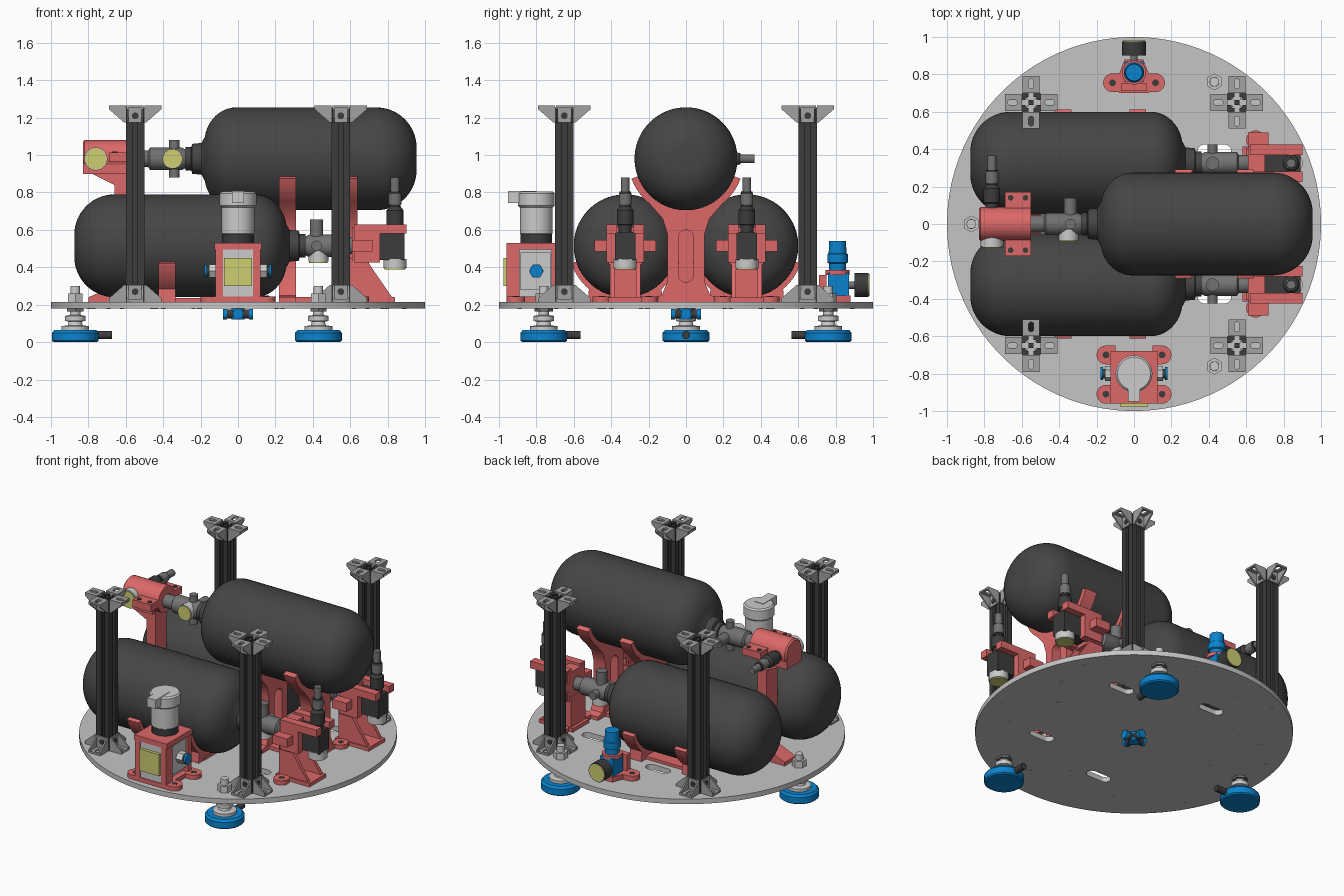
import bpy, bmesh
from math import sin, cos, pi, radians
from mathutils import Vector, Matrix

if "Cube" in bpy.data.objects:
    bpy.data.objects.remove(bpy.data.objects["Cube"])


def material(name, *rgb):
    m = bpy.data.materials.new(name)
    m.use_nodes = True
    m.diffuse_color = (*rgb, 1)
    m.node_tree.nodes["Principled BSDF"].inputs["Base Color"].default_value = (*rgb, 1)
    return m


PLATE = material("plate grey", .56, .56, .56)
TANK = material("tank charcoal", .06, .06, .06)
DARK = material("dark grey", .045, .045, .045)
MID = material("steel grey", .17, .17, .17)
LIGHT = material("light grey", .6, .6, .6)
BRACKET = material("bracket grey", .36, .36, .36)
RED = material("salmon red", .72, .14, .14)
BLUE = material("blue", .003, .23, .62)
YELLOW = material("gauge yellow", .62, .62, .17)
frame = Matrix()          # placement of the assembly being built
parts = []
X, Y, Z = Vector((1, 0, 0)), Vector((0, 1, 0)), Vector((0, 0, 1))


def finish(name, bm, mat):
    bmesh.ops.remove_doubles(bm, verts=bm.verts, dist=1e-5)
    bmesh.ops.recalc_face_normals(bm, faces=bm.faces)
    me = bpy.data.meshes.new(name)
    bm.to_mesh(me)
    bm.free()
    me.materials.append(mat)
    ob = bpy.data.objects.new(name, me)
    ob.matrix_world = frame
    bpy.context.collection.objects.link(ob)
    parts.append(ob)
    return ob


def box(name, mat, x0, x1, y0, y1, z0, z1):
    bm = bmesh.new()
    bmesh.ops.create_cube(bm, size=1)
    for v in bm.verts:
        v.co = Vector(((x0 + x1) / 2 + v.co.x * (x1 - x0),
                       (y0 + y1) / 2 + v.co.y * (y1 - y0),
                       (z0 + z1) / 2 + v.co.z * (z1 - z0)))
    return finish(name, bm, mat)


def turned(name, mat, at, axis, profile, seg=32):
    """Lathe a profile of (distance, radius) pairs along an axis."""
    bm = bmesh.new()
    rot = Z.rotation_difference(axis).to_matrix()
    rings = [[bm.verts.new(Vector(at) + rot @ Vector((r * cos(2 * pi * (k + .5) / seg),
              r * sin(2 * pi * (k + .5) / seg), d))) for k in range(seg)]
             for d, r in profile]
    for a, b in zip(rings, rings[1:]):
        for k in range(seg):
            bm.faces.new((a[k - 1], a[k], b[k], b[k - 1]))
    bm.faces.new(rings[0])
    bm.faces.new(rings[-1])
    return finish(name, bm, mat)


def rod(name, mat, at, axis, length, r, seg=24):
    return turned(name, mat, at, axis, [(0, r), (length, r)], seg)


def prism(name, mat, pts, plane, lo, hi):
    """Extrude a 2D outline; plane is 'xy', 'xz' or 'yz'."""
    def place(p, h):
        return {"xy": (p[0], p[1], h), "xz": (p[0], h, p[1]), "yz": (h, p[0], p[1])}[plane]
    bm = bmesh.new()
    f = bm.faces.new([bm.verts.new(place(p, lo)) for p in pts])
    ext = bmesh.ops.extrude_face_region(bm, geom=[f])["geom"]
    move = Vector(place((0, 0), hi - lo))
    bmesh.ops.translate(bm, vec=move, verts=[g for g in ext if isinstance(g, bmesh.types.BMVert)])
    return finish(name, bm, mat)


def arc(cx, cy, r, a0, a1, n=16):
    return [(cx + r * cos(radians(a0 + (a1 - a0) * k / n)),
             cy + r * sin(radians(a0 + (a1 - a0) * k / n))) for k in range(n + 1)]


def slot(cx, cy, half, r, plane, lo, hi, tall=False):
    pts = arc(half, 0, r, -90, 90, 10) + arc(-half, 0, r, 90, 270, 10)
    pts = [(cx - q, cy + p) if tall else (cx + p, cy + q) for p, q in pts]
    ob = prism("slot_cutter", DARK, pts, plane, lo, hi)
    parts.remove(ob)
    ob.hide_render = True
    ob.hide_set(True)
    return ob


def cut(ob, cutter):
    m = ob.modifiers.new("cut", "BOOLEAN")
    m.object, m.operation, m.solver = cutter, "DIFFERENCE", "EXACT"


def lug(name, x, y, top=.245):
    turned(name, RED, (x, y, .213), Z, [(0, .05), (top - .213, .05)])
    rod(name + "_hole", DARK, (x, y, top), Z, .002, .018, 16)


# Base plate with four slots
plate = turned("base_plate", PLATE, (0, 0, .18), Z, [(0, 1), (.035, 1)], 96)
for sx, sy in ((.43, .39), (.43, -.39), (-.17, .55), (-.17, -.55)):
    cut(plate, slot(sx, sy, .055, .035, "xy", .1, .3))
for k in range(24):
    rad = (.62, .8, .92)[k % 3]
    a = 2 * pi * k / 24
    rod("plate_hole", LIGHT, (rad * cos(a), rad * sin(a), .178), Z, .003, .012, 10)

# Levelling feet
for fx, fy, tail in ((-.87, 0, X), (.43, .76, -Y), (.43, -.76, Y)):
    turned("foot_pad", BLUE, (fx, fy, 0), Z, [(0, .115), (.008, .125), (.05, .125), (.065, .112)], 48)
    turned("foot_stem", LIGHT, (fx, fy, .065), Z,
           [(0, .075), (.02, .075), (.025, .04), (.045, .035), (.048, .055), (.075, .055), (.08, .028), (.235, .025)])
    rod("foot_nut", MID, (fx, fy, .165), Z, .015, .05, 6)
    rod("foot_top_nut", LIGHT, (fx, fy, .215), Z, .045, .045, 6)
    rod("foot_hose_tail", DARK, Vector((fx, fy, .038)) + tail * .11, tail, .085, .022)

# Fitting under the plate
for d in (X, Y):
    rod("under_fitting", DARK, Vector((0, 0, .15)) - d * .075, d, .15, .025)
    for s in (-1, 1):
        rod("under_fitting_ring", BLUE, Vector((0, 0, .15)) + d * s * .06, d * s, .02, .028)
rod("under_fitting_core", BLUE, (0, 0, .12), Z, .06, .035)

# Slotted corner posts with corner brackets
quarter = [(.05, -.05), (.05, -.013), (.03, -.013), (.03, -.025), (.022, -.025),
           (.014, -.014), (.014, .014), (.022, .025), (.03, .025), (.03, .013), (.05, .013)]
outline = [(x * cos(a) - y * sin(a), x * sin(a) + y * cos(a))
           for a in (0, pi / 2, pi, 3 * pi / 2) for x, y in quarter]
for px in (-.55, .55):
    for py in (-.65, .65):
        frame = Matrix.Translation((px, py, 0))
        prism("post", DARK, outline, "xy", .215, 1.255)
        for flip in (1, -1):
            for q in range(4):
                frame = (Matrix.Translation((px, py, .215 if flip > 0 else 1.265))
                         @ Matrix.Rotation(q * pi / 2, 4, "Z") @ Matrix.Diagonal((1, 1, flip, 1)))
                flat = box("bracket_flange", BRACKET, .05, .14, -.045, .045, 0, .012)
                cut(flat, slot(.1, 0, .012, .014, "xy", -.1, .1))
                box("bracket_upright", BRACKET, .05, .06, -.045, .045, 0, .09)
                rod("bracket_bolt", DARK, (.06, 0, .055), X, .004, .018, 16)
                for s in (-.045, .035):
                    prism("bracket_gusset", BRACKET, [(.05, 0), (.14, 0), (.14, .02), (.06, .09), (.05, .09)],
                          "xz", s, s + .01)

# Tanks, each with valve, regulator, gauge and hose coupling
profile = [(0, 0)] + [(.215 + q, p) for p, q in arc(.06, 0, .215, -90, 0, 14)]
profile += [(.965 + .17 * sin(t), .085 + .19 * cos(t)) for t in (radians(8 * k) for k in range(11))]
profile += [(1.15, .085), (1.2, .08), (1.205, .062), (1.235, .062)]
roll = Matrix(((-1, 0, 0), (0, 0, 1), (0, 1, 0))).to_4x4()
places = [("left_tank", Matrix.Translation((0, .325, .515))),
          ("right_tank", Matrix.Translation((0, -.325, .515))),
          ("upper_tank", Matrix.Translation((.08, 0, .98)) @ roll)]
for name, frame in places:
    turned(name, TANK, (-.875, 0, 0), X, profile, 64)
    turned("valve_body", MID, (.35, 0, 0), X, [(0, .045), (.03, .06), (.2, .06), (.21, .045), (.3, .045)])
    rod("valve_stub", MID, (.42, -.1, 0), Y, .2, .028)
    rod("valve_knob", MID, (.42, 0, 0), Z, .14, .035)
    rod("valve_gauge", LIGHT, (.43, 0, -.085), Z, .06, .053)
    rod("valve_gauge_face", YELLOW, (.43, 0, -.091), Z, .006, .05)
    box("regulator_body", DARK, .68, .89, -.055, .055, -.075, .075)
    rod("regulator_gauge", LIGHT, (.84, 0, -.12), Z, .05, .062)
    rod("regulator_gauge_face", YELLOW, (.84, 0, -.126), Z, .006, .057)
    turned("hose_coupling", DARK, (.84, 0, .07), Z,
           [(0, .035), (.04, .035), (.045, .045), (.12, .045), (.14, .03), (.22, .03)])
    turned("hose_tip", MID, (.84, 0, .22), Z, [(0, .035), (.06, .035), (.065, .024), (.145, .024)], 16)

# Lower regulator clamps and stands
for s in (-1, 1):
    frame = Matrix.Translation((0, .325 * s, .515))
    box("clamp_block", RED, .61, .7, -.09, .09, -.1, .1)
    box("clamp_ears", RED, .61, .72, -.165, .165, -.03, .03)
    for e in (-1, 1):
        a, b = sorted((.045 * e, .1 * e))
        box("clamp_arm", RED, .62, .9, a, b, .065, .115)
        box("clamp_cheek", RED, .62, .76, a, b, -.09, .08)
        prism("stand_gusset", RED, [(.6, -.3), (.83, -.3), (.83, -.285), (.69, -.08), (.6, -.08)],
              "xz", .07 * e - .012, .07 * e + .012)
    frame = Matrix()
    box("stand_web", RED, .6, .63, .325 * s - .08, .325 * s + .08, .215, .45)
    box("stand_base", RED, .58, .84, .325 * s - .09, .325 * s + .09, .213, .24)
    lug("stand_lug", .65, .45 * s)
    lug("stand_lug", .65, .2 * s)

# Upper regulator clamp and column
turned("upper_clamp", RED, (-.83, 0, .99), X, [(0, .08), (.01, .09), (.28, .09)])
box("upper_clamp_base", RED, -.83, -.6, -.08, .08, .9, .98)
box("upper_clamp_ears", RED, -.69, -.55, -.17, .17, .965, 1.015)
for x in (-.66, -.58):
    for y in (-.14, .14):
        rod("clamp_screw", DARK, (x, y, 1.015), Z, .004, .015, 12)
prism("column", RED, [(-.8, .215), (-.5, .215), (-.5, .24), (-.59, .3), (-.59, .97), (-.8, .97),
                      (-.8, .91), (-.66, .84), (-.66, .3), (-.8, .24)], "xz", -.06, .06)

# Upper tank cradles with a slotted stem
side = arc(0, .98, .31, -20, -52, 6) + [(.125, .66), (.1, .58), (.1, .32), (.13, .25), (.18, .24), (.18, .215)]
cradle = arc(0, .98, .275, -160, -20, 24) + side + [(-y, z) for y, z in reversed(side)]
for x in (.22, .55):
    ob = prism("upper_cradle", RED, cradle, "yz", x, x + .09)
    cut(ob, slot(0, .46, .1, .04, "yz", x - .1, x + .2, True))
box("cradle_tie", RED, .22, .64, -.1, .1, .213, .24)

# Lower tank cradles
for s in (-1, 1):
    for x in (-.38, .02):
        c = .325 * s
        pts = arc(c, .515, .272, 198, 342, 24) + arc(c, .515, .302, 342, 310, 8)
        pts += [(c + .2, .215), (c - .2, .215)] + arc(c, .515, .302, 230, 198, 8)
        prism("lower_cradle", RED, pts, "yz", x - .045, x + .045)
    box("cradle_strip", RED, -.43, .07, c - .15, c + .15, .213, .235)

# Front pump in a red frame
box("pump_block", LIGHT, -.08, .08, -.955, -.72, .22, .5)
box("pump_label", YELLOW, -.075, .075, -.975, -.955, .3, .45)
box("pump_frame_top", RED, -.125, .125, -.96, -.68, .495, .53)
box("pump_frame_base", RED, -.12, .12, -.96, -.68, .213, .245)
for s in (-1, 1):
    a, b = sorted((.08 * s, .12 * s))
    box("pump_frame_leg", RED, a, b, -.96, -.89, .22, .5)
    box("pump_frame_back_leg", RED, a, b, -.72, -.68, .22, .5)
    box("pump_side_block", LIGHT, *sorted((.08 * s, .11 * s)), -.885, -.725, .28, .48)
    d = X * s
    rod("pump_fitting", LIGHT, Vector((0, -.8, .38)) + d * .1, d, .055, .04, 6)
    rod("pump_fitting_neck", DARK, Vector((0, -.8, .38)) + d * .15, d, .025, .025)
    rod("pump_fitting_ring", BLUE, Vector((0, -.8, .38)) + d * .165, d, .015, .035)
    for y in (-.7, -.91):
        lug("pump_lug", .15 * s, y)
        box("pump_lug_web", RED, *sorted((.1 * s, .15 * s)), y - .05, y + .05, .213, .245)
rod("pump_collar", DARK, (0, -.8, .53), Z, .05, .085)
turned("pump_head", LIGHT, (0, -.8, .57), Z,
       [(0, .08), (.01, .088), (.15, .088), (.16, .098), (.225, .098), (.235, .088)], 40)
box("pump_handle", LIGHT, -.033, .033, -.95, -.8, .745, .808)

# Rear regulator with gauge
prism("rear_bracket", RED, [(-.08, .7), (.08, .7), (.08, .8), (.05, .88), (-.05, .88), (-.08, .8)], "xy", .213, .25)
box("rear_bracket_back", RED, -.07, .07, .71, .75, .22, .36)
for s in (-1, 1):
    lug("rear_lug", .115 * s, .755, .25)
    box("rear_lug_web", RED, *sorted((.06 * s, .115 * s)), .705, .805, .213, .25)
box("rear_regulator_body", BLUE, -.05, .05, .76, .87, .225, .37)
rod("rear_regulator_ring", RED, (0, .81, .36), Z, .025, .065)
turned("rear_knob", BLUE, (0, .81, .37), Z, [(0, .045), (.05, .045), (.055, .055), (.1, .055), (.105, .048), (.17, .045)])
rod("rear_gauge_neck", MID, (0, .86, .305), Y, .05, .02)
rod("rear_gauge", DARK, (0, .9, .305), Y, .075, .065)
rod("rear_gauge_face", YELLOW, (0, .975, .305), Y, .005, .06)

# Smooth the round parts
bpy.context.view_layer.update()
bpy.ops.object.select_all(action="DESELECT")
for ob in parts:
    ob.select_set(True)
bpy.context.view_layer.objects.active = plate
bpy.ops.object.shade_smooth_by_angle(angle=radians(35))
